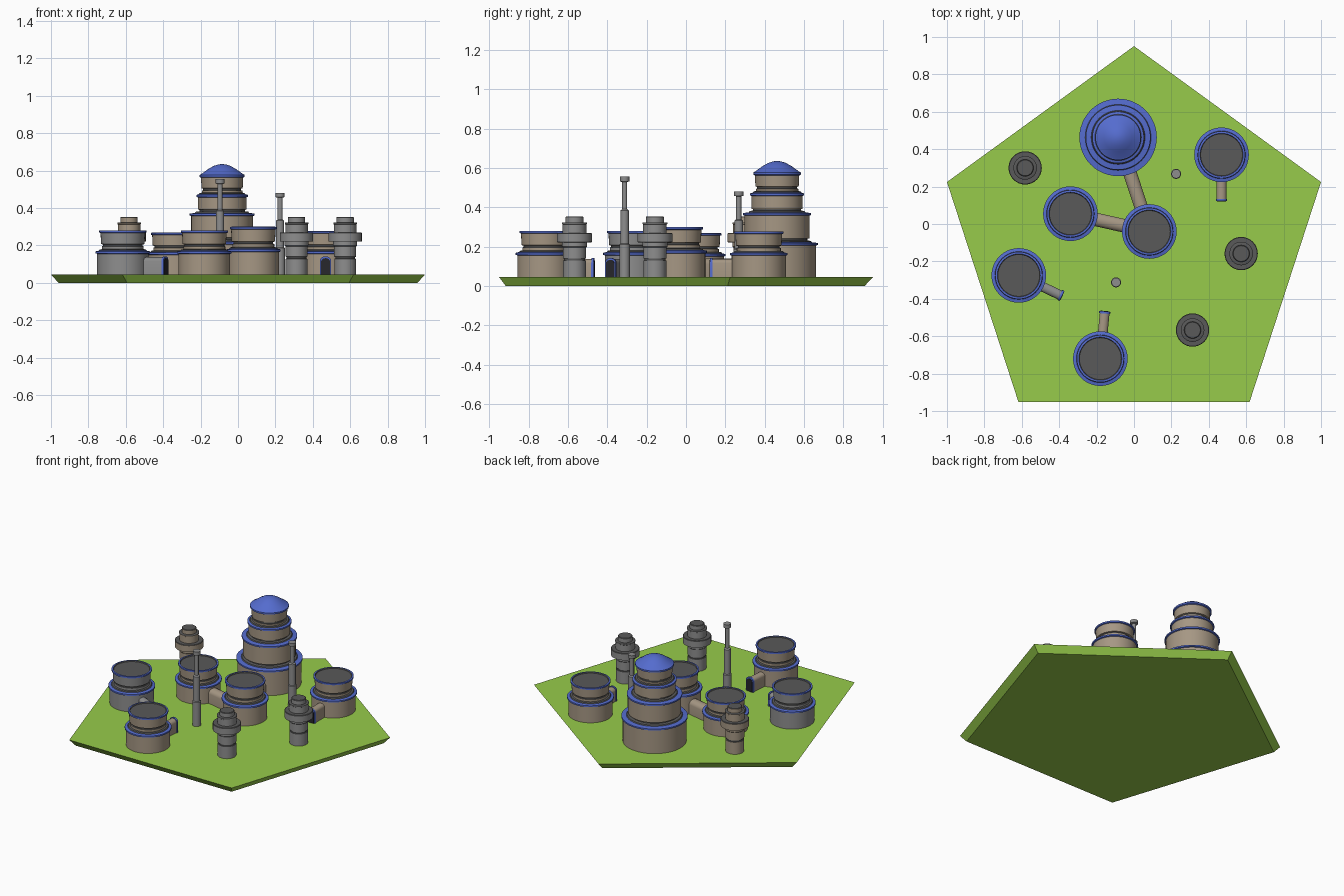
import bpy, bmesh, math
from mathutils import Vector, Matrix

if "Cube" in bpy.data.objects:
    bpy.data.objects.remove(bpy.data.objects["Cube"])

G = 0.045  # ground level on top of the slab


def mat(name, r, g, b):
    m = bpy.data.materials.new(name)
    m.diffuse_color = (r, g, b, 1)
    m.use_nodes = True
    m.node_tree.nodes["Principled BSDF"].inputs["Base Color"].default_value = m.diffuse_color
    return m


TAN = mat("tan", .38, .31, .23)
GREY = mat("grey", .27, .27, .27)
BLUE = mat("blue", .09, .15, .62)
ROOF = mat("roof", .10, .10, .10)
DARK = mat("dark", .02, .02, .025)
GREEN = mat("grass", .31, .60, .07)


def finish(bm, name, mats, loc=(0, 0, 0), angle=35):
    bmesh.ops.recalc_face_normals(bm, faces=bm.faces)
    me = bpy.data.meshes.new(name)
    bm.to_mesh(me)
    bm.free()
    for m in mats:
        me.materials.append(m)
    ob = bpy.data.objects.new(name, me)
    bpy.context.collection.objects.link(ob)
    ob.location = loc
    bpy.ops.object.select_all(action='DESELECT')
    ob.select_set(True)
    bpy.context.view_layer.objects.active = ob
    if angle:
        bpy.ops.object.shade_smooth_by_angle(angle=math.radians(angle))
    return ob


def lathe(name, x, y, prof, mats, n=40, zs=1.0):
    """prof: (radius, z, material index of the band ending here)"""
    bm = bmesh.new()
    rings = []
    for r, z, _ in prof:
        h = (z - G) * zs + G
        if r == 0:
            rings.append([bm.verts.new((0, 0, h))] * n)
        else:
            rings.append([bm.verts.new((r * math.cos(2 * math.pi * i / n),
                                        r * math.sin(2 * math.pi * i / n), h)) for i in range(n)])
    for k in range(1, len(prof)):
        a, b = rings[k - 1], rings[k]
        for i in range(n):
            j = (i + 1) % n
            quad = list(dict.fromkeys((a[i], a[j], b[j], b[i])))
            bm.faces.new(quad).material_index = prof[k][2]
    return finish(bm, name, mats, (x, y, 0))


def arch(name, p, q, w, top, m, bottom=G - .005):
    """Round-topped passage section swept from p to q"""
    p, q = Vector((*p, 0)), Vector((*q, 0))
    d = (q - p).normalized()
    s = Vector((-d.y, d.x, 0))
    half = w / 2
    spring = top - half * .8
    sec = [(half, bottom)]
    sec += [(half * math.cos(math.pi * i / 8), spring + half * .8 * math.sin(math.pi * i / 8)) for i in range(9)]
    sec += [(-half, bottom)]
    bm = bmesh.new()
    ends = [[bm.verts.new(e + s * u + Vector((0, 0, z))) for u, z in sec] for e in (p, q)]
    for i in range(len(sec)):
        j = (i + 1) % len(sec)
        bm.faces.new((ends[0][i], ends[0][j], ends[1][j], ends[1][i]))
    bm.faces.new(ends[0])
    bm.faces.new(ends[1])
    return finish(bm, name, [m])


# pentagonal ground slab, tapering inward toward the bottom
R = 1 / math.sin(math.radians(72))
bm = bmesh.new()
lo, hi = [[bm.verts.new((s * R * math.sin(i * math.tau / 5), .951 - R + s * R * math.cos(i * math.tau / 5), z))
           for i in range(5)] for s, z in ((.96, 0), (1, G))]
for i in range(5):
    bm.faces.new((lo[i], lo[i - 1], hi[i - 1], hi[i]))
bm.faces.new(lo)
bm.faces.new(hi)
finish(bm, "ground_slab", [GREEN], angle=0)


def tier(body, z0, z1, neck, z2):
    """wall, blue rim, and ridged dark neck up to z2"""
    rim = body + .008
    return [(body, z0, 3), (body, z1 - .013, 0), (rim, z1 - .010, 1), (rim, z1, 1),
            (neck + .016, z1 + .004, 1), (neck + .012, z1 + .010, 3), (neck, z1 + .012, 3),
            (neck, z2 - .010, 0), (neck - .006, z2 - .008, 3), (neck - .006, z2, 3)]


# round huts: wide lower drum, neck, upper drum with recessed dark roof
hut = tier(.138, G - .005, .168, .112, .205) + [
    (.116, .207, 0), (.119, .266, 0), (.126, .269, 1), (.126, .279, 1),
    (.115, .280, 1), (.112, .274, 3), (0, .274, 3)]
huts = [(-.34, .055, .95, TAN), (.082, -.04, 1.085, TAN), (.468, .37, .985, TAN),
        (-.616, -.275, 1, GREY), (-.18, -.72, 1, TAN)]
for x, y, zs, m in huts:
    lathe("round_hut", x, y, hut, [m, BLUE, GREY, ROOF], zs=zs)

# stepped main tower with shallow domed roof
tower = (tier(.199, G - .005, .218, .160, .240)
         + tier(.165, .242, .370, .128, .390)
         + tier(.130, .392, .470, .108, .503)
         + [(.110, .506, 0), (.113, .562, 0), (.121, .566, 1), (.121, .577, 1), (.112, .581, 1),
            (.075, .608, 1), (.045, .625, 1), (.020, .633, 1), (0, .635, 1)])
lathe("main_tower", -.085, .463, tower, [TAN, BLUE, GREY, ROOF], n=48)

# collared silos
silo = [(.058, G - .005, 0), (.058, .128, 0), (.053, .130, 1), (.053, .138, 1), (.059, .140, 0),
        (.059, .195, 0), (.064, .200, 0), (.064, .220, 0), (.089, .222, 0), (.089, .266, 0),
        (.086, .269, 1), (.060, .269, 1), (.060, .312, 0), (.063, .314, 0), (.063, .321, 0),
        (.060, .323, 1), (.046, .323, 1), (.046, .350, 0), (.042, .353, 1), (0, .353, 1)]
for x, y, m in ((-.582, .30, TAN), (.573, -.158, GREY), (.313, -.567, GREY)):
    lathe("silo", x, y, silo, [m, ROOF], n=32)

# telescoping masts
mast = [(.027, G - .005, 0), (.027, .21, 0), (.022, .215, 0), (.022, .383, 0), (.013, .390, 0),
        (.013, .528, 0), (.024, .531, 0), (.024, .556, 0), (0, .556, 0)]
for x, y, zs in ((-.096, -.312, 1), (.225, .268, .85)):
    lathe("mast", x, y, mast, [GREY], n=20, zs=zs)

# passages between buildings
arch("passage_west", (-.34, .055), (.082, -.04), .072, .14, TAN)
arch("passage_north", (-.085, .463), (.082, -.04), .072, .14, TAN)

# entrance porches with blue frame and dark doorway
for hub, end, m in (((.468, .37), (.468, .122), TAN),
                    ((-.616, -.275), (-.385, -.385), GREY),
                    ((-.18, -.72), (-.156, -.467), TAN)):
    a, b = Vector(hub), Vector(end)
    d = (b - a).normalized()
    arch("porch", a, b - d * .004, .052, .137, m)
    arch("porch_frame", b - d * .012, b, .060, .142, BLUE)
    arch("doorway", b - d * .008, b + d * .002, .048, .132, DARK)
